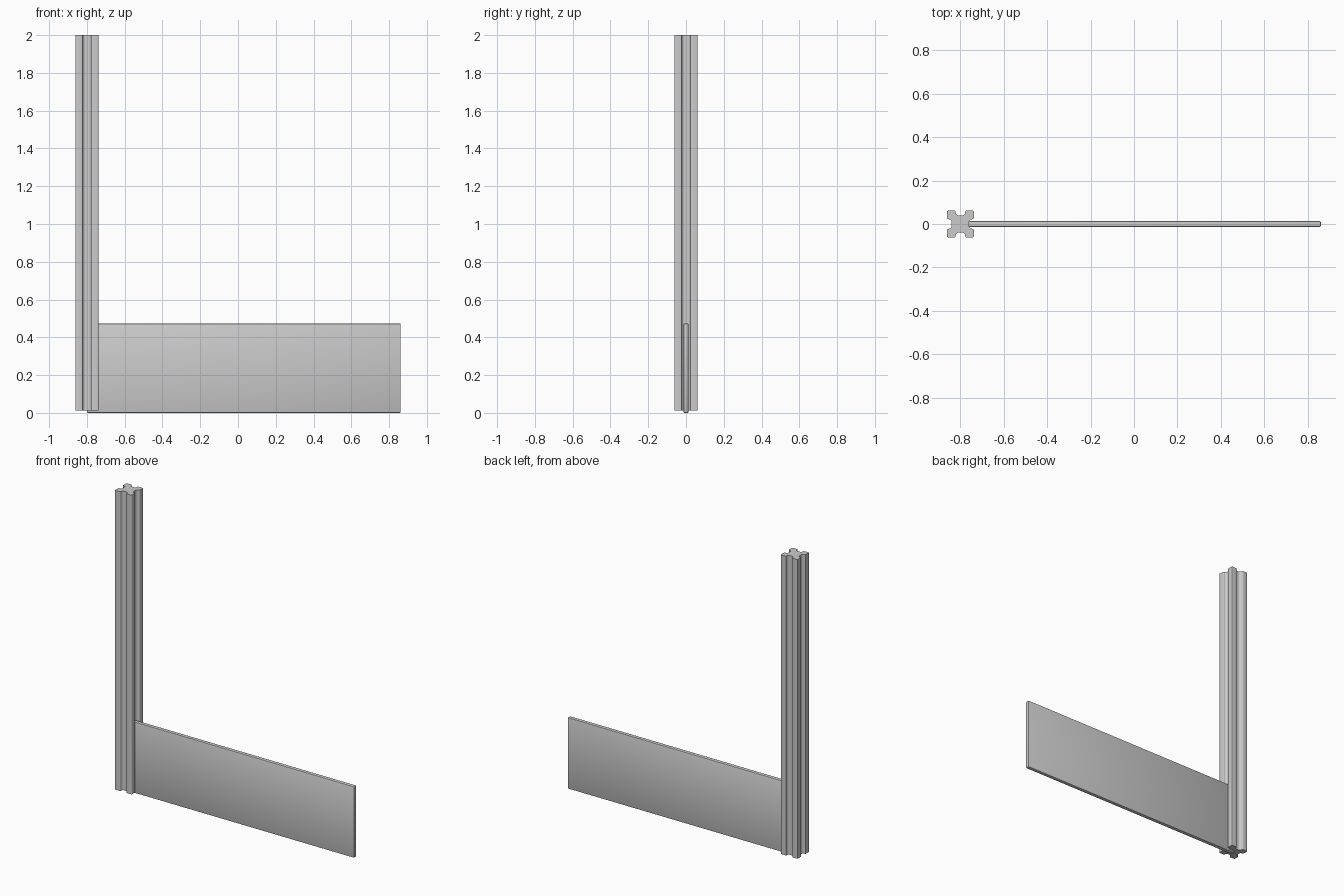
import bpy, bmesh
from mathutils import Vector, Matrix

if "Cube" in bpy.data.objects:
    bpy.data.objects.remove(bpy.data.objects["Cube"])


def finish(bm, name):
    bmesh.ops.recalc_face_normals(bm, faces=bm.faces)
    me = bpy.data.meshes.new(name)
    bm.to_mesh(me)
    bm.free()
    ob = bpy.data.objects.new(name, me)
    bpy.context.collection.objects.link(ob)
    bpy.ops.object.select_all(action='DESELECT')
    ob.select_set(True)
    bpy.context.view_layer.objects.active = ob
    bpy.ops.object.shade_smooth_by_angle(angle=0.6)
    return ob


# Slotted post: one quarter of the outline, turned four times
half = 0.0615
quarter = [(0.014, 0.040), (0.022, 0.048), (0.022, half), (half, half),
           (half, 0.022), (0.048, 0.022), (0.040, 0.014)]
bm = bmesh.new()
outline = []
for i in range(4):
    turn = Matrix.Rotation(-i * 1.5707963, 3, 'Z')
    outline += [bm.verts.new(turn @ Vector((x, y, 0))) for x, y in quarter]
bm.faces.new(outline)
# round the profile corners, then extrude upward
bmesh.ops.bevel(bm, geom=bm.verts[:], offset=0.005, offset_type='OFFSET',
                segments=3, profile=0.5, affect='VERTICES', clamp_overlap=True)
ext = bmesh.ops.extrude_face_region(bm, geom=bm.faces[:])
bmesh.ops.translate(bm, vec=(0, 0, 1.987),
                    verts=[v for v in ext['geom'] if isinstance(v, bmesh.types.BMVert)])
post = finish(bm, "slotted_post")
post.location = (-0.8, 0, 0.013)

# Board seated in the slot of the post, with softened edges
x0, x1, thick, height = -0.80, 0.8615, 0.026, 0.473
bm = bmesh.new()
bmesh.ops.create_cube(bm, size=1)
bmesh.ops.scale(bm, vec=(x1 - x0, thick, height), verts=bm.verts)
bmesh.ops.bevel(bm, geom=bm.edges[:], offset=0.005, segments=2,
                profile=0.5, affect='EDGES')
board = finish(bm, "board")
board.location = ((x0 + x1) / 2, 0, height / 2)
